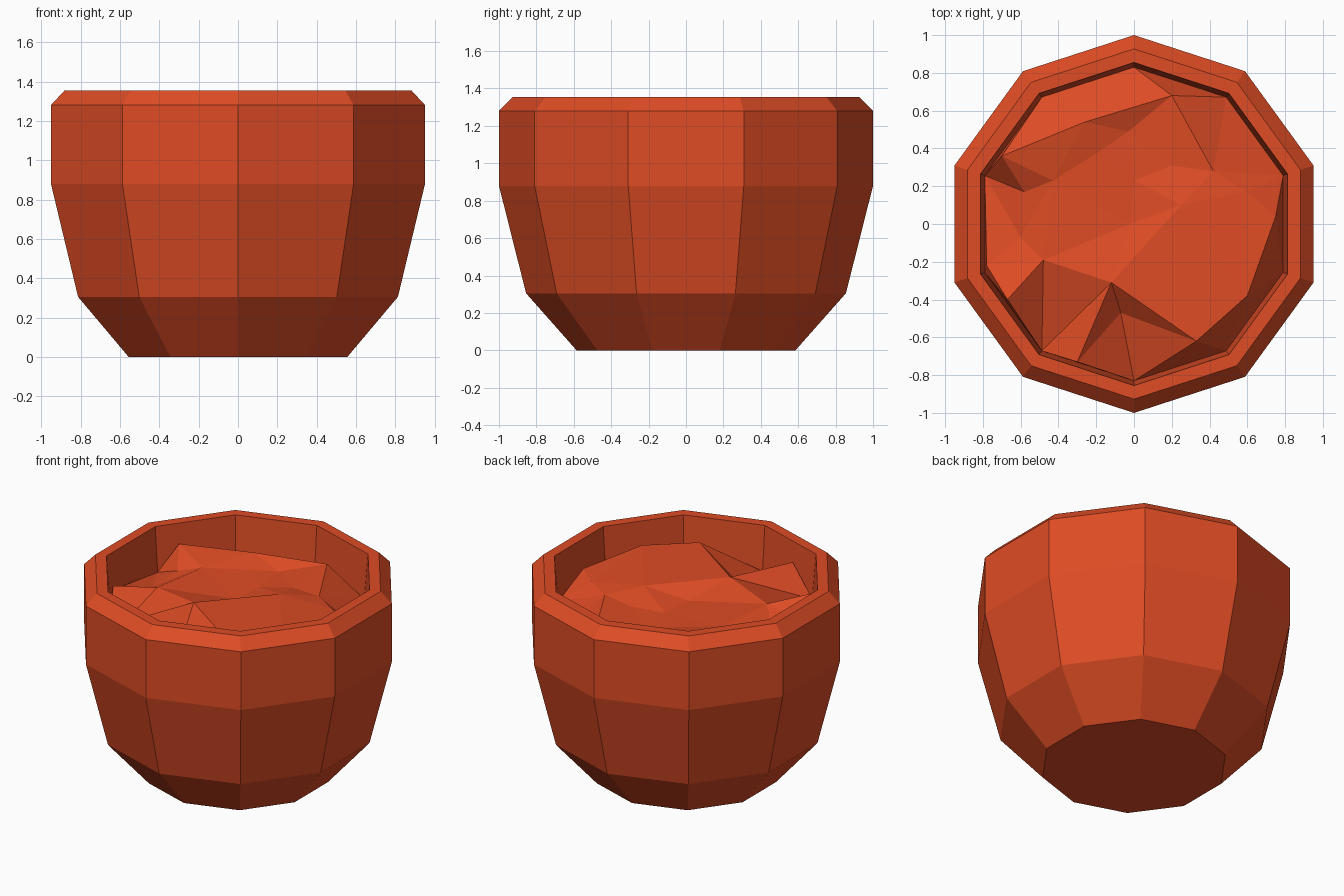
import bpy, bmesh, math
from mathutils import Vector
from mathutils.geometry import delaunay_2d_cdt

default_cube = bpy.data.objects.get("Cube")
if default_cube:
    bpy.data.objects.remove(default_cube, do_unlink=True)

SIDES = 10

# One terracotta colour for everything
terracotta = bpy.data.materials.new("terracotta")
terracotta.use_nodes = True
colour = (0.73, 0.072, 0.018, 1)
terracotta.diffuse_color = colour
terracotta.node_tree.nodes["Principled BSDF"].inputs["Base Color"].default_value = colour


def add_object(name, bm):
    """Turn a bmesh into a flat shaded, coloured object."""
    mesh = bpy.data.meshes.new(name)
    bm.to_mesh(mesh)
    bm.free()
    mesh.materials.append(terracotta)
    obj = bpy.data.objects.new(name, mesh)
    bpy.context.collection.objects.link(obj)
    return obj


def ring_points(radius, z):
    """Corners of a decagon with one corner pointing to the front."""
    angles = [math.tau * i / SIDES - math.pi / 2 for i in range(SIDES)]
    return [Vector((radius * math.cos(a), radius * math.sin(a), z)) for a in angles]


# Pot: outer wall, bevelled rim and inner wall as (radius, height)
profile = [(0.585, 0), (0.855, 0.305), (1, 0.88), (1, 1.28),
           (0.927, 1.355), (0.855, 1.355), (0.83, 1.05)]
bm = bmesh.new()
rings = [[bm.verts.new(p) for p in ring_points(r, z)] for r, z in profile]
bm.faces.new(reversed(rings[0]))
for lower, upper in zip(rings, rings[1:]):
    for i in range(SIDES):
        j = (i + 1) % SIDES
        bm.faces.new((lower[i], lower[j], upper[j], upper[i]))
add_object("pot", bm)

# Soil: crumpled facets, peaks and hollows inside the inner wall
ridge = [(0.25, 0.1, 1.24), (-0.12, -0.31, 1.24), (-0.3, -0.73, 1.23)]
back_crest = [(0.2, 0.68, 1.21), (-0.26, 0.54, 1.22), (-0.7, 0.36, 1.23)]
hollows = [(-0.03, 0.49, 1.17), (-0.19, 0.38, 1.18), (-0.43, 0.23, 1.19),
           (-0.58, 0.17, 1.15), (0, 0.23, 1.17), (0.2, 0.31, 1.19),
           (-0.02, 0, 1.17), (-0.07, -0.47, 1.13), (-0.6, -0.07, 1.13),
           (-0.78, -0.22, 1.12)]
mounds = [(0.42, 0.28, 1.2), (0.6, 0.17, 1.2), (0.75, 0.04, 1.2),
          (0.6, -0.38, 1.24), (0.33, -0.62, 1.24), (-0.48, -0.19, 1.2),
          (-0.67, -0.4, 1.24)]
points = [Vector(p) for p in ridge + back_crest + hollows + mounds]
points += ring_points(0.83, 1.05)

# Keep the two crests as unbroken fold lines
folds = [(0, 1), (1, 2), (3, 4), (4, 5)]
flat, _, triangles, sources, _, _ = delaunay_2d_cdt(
    [p.xy for p in points], folds, [], 0, 0.0001)
bm = bmesh.new()
verts = [bm.verts.new((co.x, co.y, points[src[0]].z if src else 1.15))
         for co, src in zip(flat, sources)]
for tri in triangles:
    bm.faces.new([verts[i] for i in tri])
for face in bm.faces:
    face.normal_update()
    if face.normal.z < 0:
        face.normal_flip()
add_object("soil", bm)
